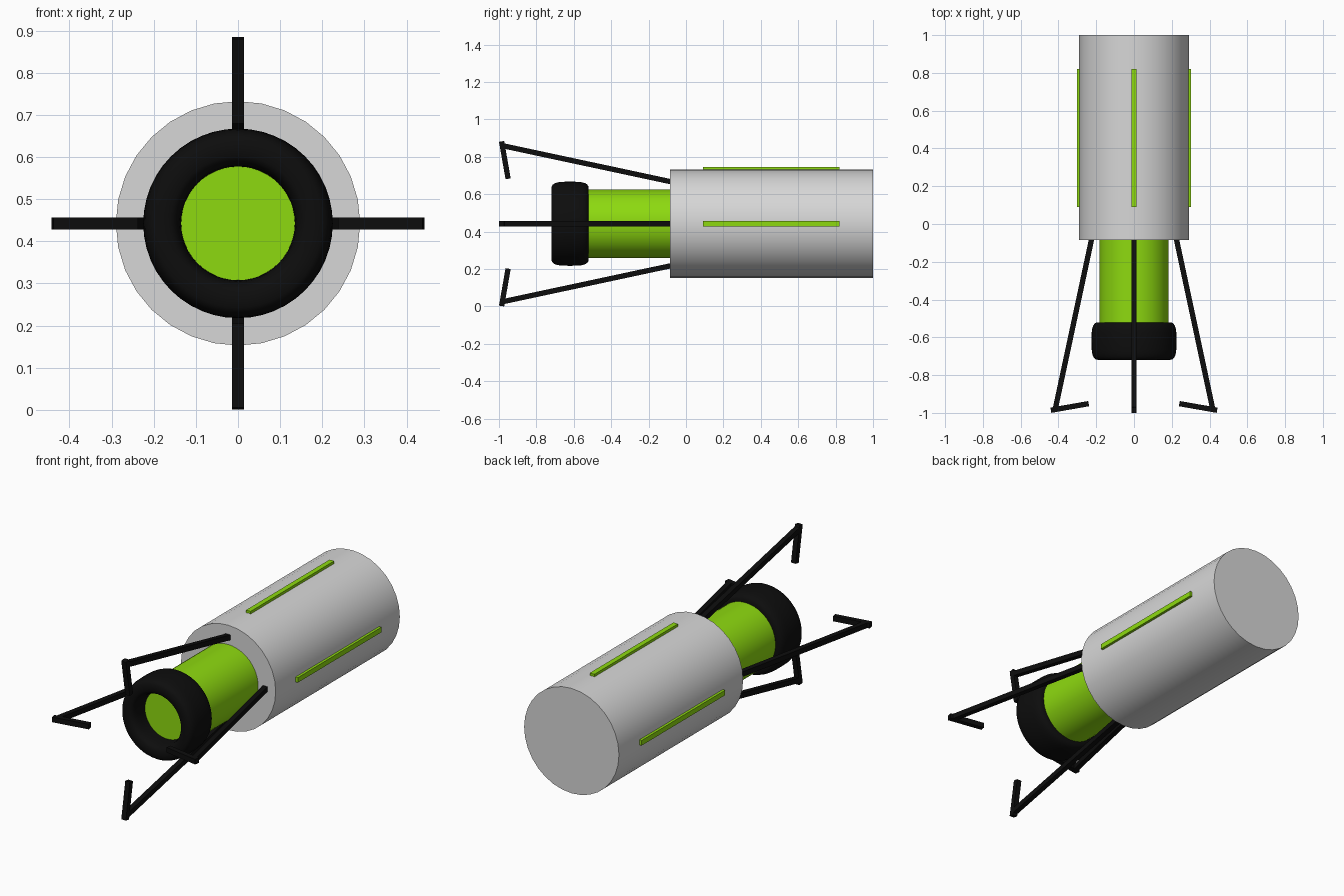
import bpy, bmesh, math
from mathutils import Vector, Matrix

if "Cube" in bpy.data.objects:
    bpy.data.objects.remove(bpy.data.objects["Cube"])

ZC = 0.4425   # height of the long axis


def material(name, rgb):
    m = bpy.data.materials.new(name)
    m.diffuse_color = (*rgb, 1)
    m.use_nodes = True
    m.node_tree.nodes["Principled BSDF"].inputs["Base Color"].default_value = m.diffuse_color
    return m


GREY = material("light grey", (0.68, 0.68, 0.68))
GREEN = material("lime green", (0.27, 0.70, 0.005))
BLACK = material("black", (0.004, 0.004, 0.004))


def finish(bm, name, mat, smooth=True):
    bmesh.ops.recalc_face_normals(bm, faces=bm.faces)
    me = bpy.data.meshes.new(name)
    bm.to_mesh(me)
    bm.free()
    me.materials.append(mat)
    ob = bpy.data.objects.new(name, me)
    bpy.context.collection.objects.link(ob)
    if smooth:
        bpy.ops.object.select_all(action='DESELECT')
        ob.select_set(True)
        bpy.context.view_layer.objects.active = ob
        bpy.ops.object.shade_smooth_by_angle(angle=math.radians(35))
    return ob


def cylinder(name, r, y0, y1, mat, sides=32):
    bm = bmesh.new()
    bmesh.ops.create_cone(bm, cap_ends=True, segments=sides, radius1=r, radius2=r, depth=y1 - y0)
    bm.transform(Matrix.Translation((0, (y0 + y1) / 2, ZC)) @ Matrix.Rotation(math.pi / 2, 4, 'X'))
    return finish(bm, name, mat)


def bar(name, a, b, angle, mat, t=0.028):
    """Square bar between two (y, radius) points, turned about the long axis."""
    a, b = Vector((0, *a)), Vector((0, *b))
    d = (b - a).normalized()
    n = d.cross(Vector((1, 0, 0)))
    rot = Matrix(((1, d.x, n.x), (0, d.y, n.y), (0, d.z, n.z))).to_4x4()
    bm = bmesh.new()
    bmesh.ops.create_cube(bm, size=1)
    bm.transform(Matrix.Translation((0, 0, ZC)) @ Matrix.Rotation(angle, 4, 'Y')
                 @ Matrix.Translation((a + b) / 2) @ rot
                 @ Matrix.Diagonal((t, (b - a).length, t, 1)))
    return finish(bm, name, mat, False)


# main body and inner barrel
cylinder("body", 0.29, -0.085, 1.0, GREY)
cylinder("barrel", 0.183, -0.62, 0.0, GREEN, 48)

# muzzle ring: rounded cross-section swept around the axis
bm = bmesh.new()
N, M = 48, 24
rings = []
for i in range(N):
    u = 2 * math.pi * i / N
    loop = []
    for j in range(M):
        v = 2 * math.pi * j / M
        c, s = math.cos(v), math.sin(v)
        r = 0.18 + 0.045 * math.copysign(abs(c) ** 0.6, c)
        y = -0.62 + 0.10 * math.copysign(abs(s) ** 0.6, s)
        loop.append(bm.verts.new((r * math.sin(u), y, ZC + r * math.cos(u))))
    rings.append(loop)
for i in range(N):
    p, q = rings[i], rings[(i + 1) % N]
    for j in range(M):
        k = (j + 1) % M
        bm.faces.new((p[j], p[k], q[k], q[j]))
finish(bm, "muzzle_ring", BLACK)

# four splayed claw arms with inward hooks
for i, side in enumerate(("top", "right", "bottom", "left")):
    ang = i * math.pi / 2
    bar(side + "_arm", (-0.05, 0.218), (-0.985, 0.418), ang, BLACK)
    bar(side + "_hook", (-0.986, 0.44), (-0.951, 0.24), ang, BLACK)
    # raised strips on the body, none underneath
    if side != "bottom":
        bar(side + "_strip", (0.09, 0.289), (0.82, 0.289), ang, GREEN)
